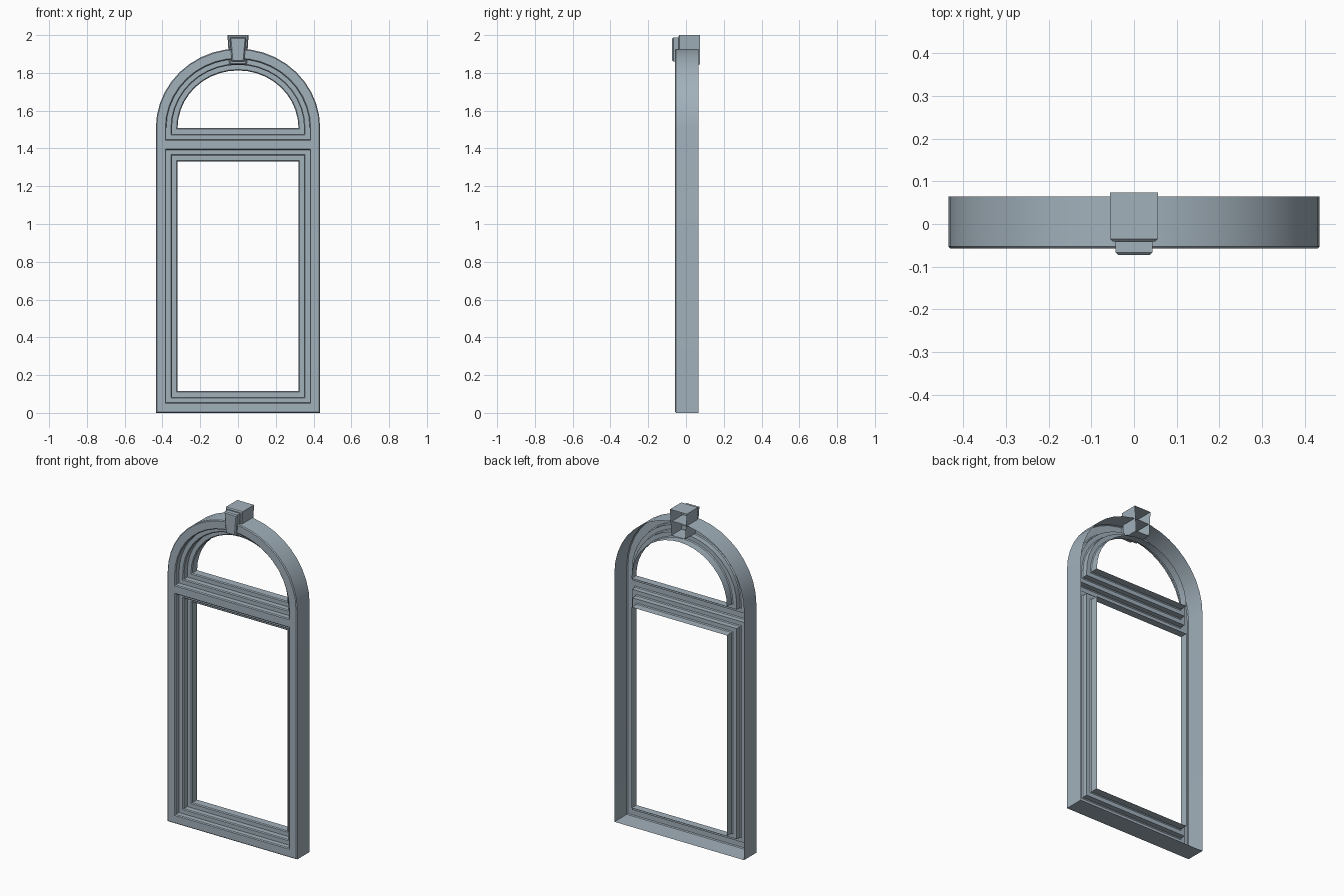
import bpy, bmesh, math

if "Cube" in bpy.data.objects:
    bpy.data.objects.remove(bpy.data.objects["Cube"])

stone = bpy.data.materials.new("blue grey paint")
stone.diffuse_color = (0.36, 0.44, 0.50, 1)
stone.use_nodes = True
stone.node_tree.nodes["Principled BSDF"].inputs["Base Color"].default_value = stone.diffuse_color

FRONT, BACK = -0.058, 0.065
ARC_Z, HALF_W, ARC_H, SEG = 1.508, 0.435, 0.42, 20


def finish(name, bm):
    me = bpy.data.meshes.new(name)
    bm.to_mesh(me)
    bm.free()
    me.materials.append(stone)
    ob = bpy.data.objects.new(name, me)
    bpy.context.scene.collection.objects.link(ob)
    bpy.ops.object.select_all(action='DESELECT')
    ob.select_set(True)
    bpy.context.view_layer.objects.active = ob
    bpy.ops.object.shade_smooth_by_angle(angle=math.radians(25))
    return ob


def arched(bottom):
    """Arched outline, inset by u from the outer edge, sill at bottom + u."""
    def loop(u):
        w, h = HALF_W - u, ARC_H - u
        pts = [(-w, bottom + u), (w, bottom + u)]
        for i in range(SEG + 1):
            a = math.pi * i / SEG
            pts.append((w * math.cos(a), ARC_Z + h * math.sin(a)))
        return pts
    return loop


def boxed(bottom, top):
    """Rectangular outline, inset by u."""
    def loop(u):
        w = HALF_W - u
        return [(-w, bottom + u), (w, bottom + u), (w, top - u), (-w, top - u)]
    return loop


def sweep(name, loop, profile):
    """Open shell: profile of (inset, y) carried round an outline."""
    bm = bmesh.new()
    rings = [[bm.verts.new((x, y, z)) for x, z in loop(u)] for u, y in profile]
    for a, b in zip(rings, rings[1:]):
        n = len(a)
        for i in range(n):
            j = (i + 1) % n
            bm.faces.new((a[i], a[j], b[j], b[i]))
    return finish(name, bm)


# Outer casing: side wall, chamfer and flat front band, open at the back
C = 0.005
sweep("outer_casing", arched(0),
      [(0, BACK), (0, FRONT + C), (C, FRONT), (0.05, FRONT)])

# Stepped moulding that runs back into both openings
steps = [(0.05, FRONT)]
for u, y in ((0.055, -0.023), (0.085, 0.014)):
    steps += [(u, steps[-1][1] + C), (u, y), (u + 0.025, y)]
steps += [(0.115, 0.014 + C), (0.115, BACK)]
sweep("lower_window_moulding", boxed(0, 1.447), steps)
sweep("upper_window_moulding", arched(1.392), steps)

# Transom front plate between the two openings
bm = bmesh.new()
w = HALF_W - 0.05
bm.faces.new([bm.verts.new((x, FRONT, z)) for x, z in
              ((-w, 1.397), (w, 1.397), (w, 1.442), (-w, 1.442))])
finish("transom", bm)


def wedge(name, w_bot, w_top, z0, z1, y0, y1, c):
    """Tapered block with chamfered front, open at the back."""
    bm = bmesh.new()
    rings = []
    for y, i in ((y1, 0), (y0 + c, 0), (y0, c)):
        rings.append([bm.verts.new((x, y, z)) for x, z in (
            (-w_bot + i, z0 + i), (w_bot - i, z0 + i),
            (w_top - i, z1 - i), (-w_top + i, z1 - i))])
    for a, b in zip(rings, rings[1:]):
        for i in range(4):
            j = (i + 1) % 4
            bm.faces.new((a[i], a[j], b[j], b[i]))
    bm.faces.new(rings[-1])
    finish(name, bm)


# Keystone body and its raised front
wedge("keystone_body", 0.046, 0.056, 1.845, 2.0, -0.041, 0.074, 0.006)
wedge("keystone_front", 0.033, 0.043, 1.86, 1.988, -0.073, -0.041, 0.006)
